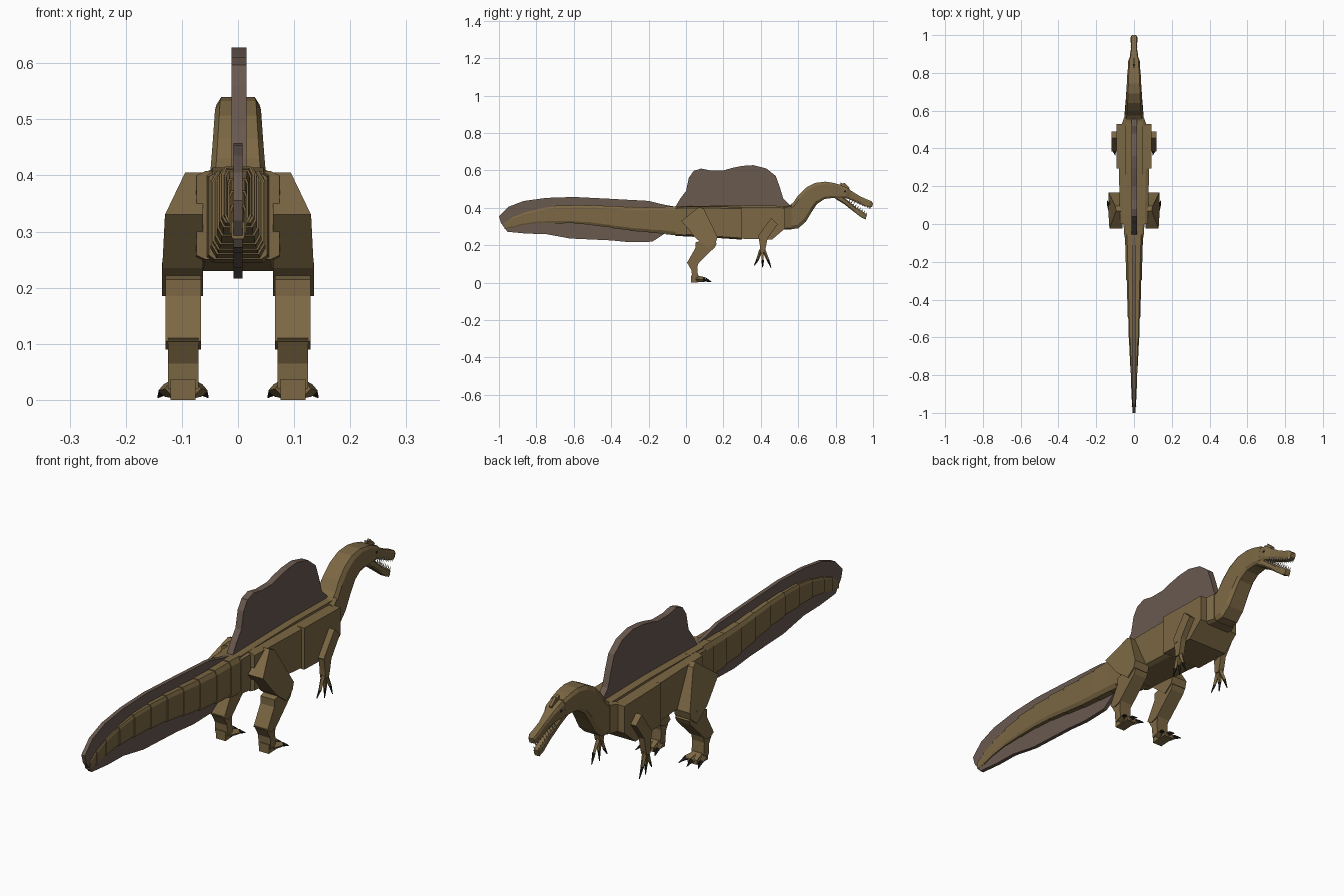
import bpy, bmesh
from mathutils import Vector

cube = bpy.data.objects.get("Cube")
if cube:
    bpy.data.objects.remove(cube, do_unlink=True)


def material(name, rgb):
    mat = bpy.data.materials.new(name)
    mat.use_nodes = True
    mat.diffuse_color = (*rgb, 1)
    mat.node_tree.nodes["Principled BSDF"].inputs["Base Color"].default_value = (*rgb, 1)
    return mat


HIDE = material("olive brown hide", (.2, .137, .057))
SAIL = material("grey brown sail", (.143, .1, .078))
CLAW = material("black claw", (.012, .011, .01))
TOOTH = material("ivory tooth", (.62, .56, .44))


def finish(name, bm, mat, mirror=False):
    bmesh.ops.recalc_face_normals(bm, faces=bm.faces)
    mesh = bpy.data.meshes.new(name)
    bm.to_mesh(mesh)
    bm.free()
    mesh.materials.append(mat)
    obj = bpy.data.objects.new(name, mesh)
    bpy.context.collection.objects.link(obj)
    if mirror:
        obj.modifiers.new("both sides", 'MIRROR')
    return obj


def add_rings(bm, rings):
    """Skin a chain of equal point rings and cap both ends."""
    loops = [[bm.verts.new(p) for p in ring] for ring in rings]
    count = len(loops[0])
    for a, b in zip(loops, loops[1:]):
        for i in range(count):
            j = (i + 1) % count
            bm.faces.new((a[i], a[j], b[j], b[i]))
    bm.faces.new(loops[0])
    bm.faces.new(loops[-1])


def plate(name, profile, inner, outer, mat, mirror=False):
    """Extrude a side profile (y, z) across x; outer may depend on z."""
    bm = bmesh.new()
    edge = outer if callable(outer) else (lambda z: outer)
    add_rings(bm, [[(inner, y, z) for y, z in profile],
                   [(edge(z), y, z) for y, z in profile]])
    return finish(name, bm, mat, mirror)


def section(top, bottom, half, chamfer=.12):
    """Cross section with trimmed corners between a top and a bottom point."""
    (ty, tz), (by, bz) = top, bottom
    ring = []
    for side, t in ((-1, 0), (1, 0), (1, chamfer), (1, 1 - chamfer),
                    (1, 1), (-1, 1), (-1, 1 - chamfer), (-1, chamfer)):
        width = half * (.78 if t in (0, 1) else 1)
        ring.append((side * width, ty + (by - ty) * t, tz + (bz - tz) * t))
    return ring


def loft(name, sections, mat=HIDE, chamfer=.06):
    bm = bmesh.new()
    add_rings(bm, [section(*s, chamfer) for s in sections])
    return finish(name, bm, mat)


def block(name, rear, front, half_rear, half_front, chamfer=.05):
    """Upright body block; each end is (y, bottom, top)."""
    ends = [((y, hi), (y, lo), half) for (y, lo, hi), half in
            ((rear, half_rear), (front, half_front))]
    return loft(name, ends, HIDE, chamfer)


def spikes(name, items, mat, mirror=False, sides=4):
    """Several tapered limbs in one mesh: start, end, start and end radius."""
    bm = bmesh.new()
    for start, end, r_start, r_end in items:
        a, b = Vector(start), Vector(end)
        turn = (b - a).to_track_quat('Z', 'Y').to_matrix().to_4x4()
        turn.translation = (a + b) / 2
        bmesh.ops.create_cone(bm, cap_ends=True, segments=sides, radius1=r_start,
                              radius2=r_end, depth=(b - a).length, matrix=turn)
    return finish(name, bm, mat, mirror)


# Torso blocks
block("hip", (-.055, .25, .405), (.04, .245, .41), .052, .058)
block("belly", (.0, .25, .408), (.3, .23, .405), .074, .08)
plate("rib_cage", [(.295, .235), (.295, .405), (.53, .4), (.53, .29), (.46, .23)],
      -.093, .093, HIDE)
block("chest_front", (.52, .285, .405), (.565, .285, .415), .068, .052)
plate("back_ridge", [(-.05, .4), (-.05, .408), (.3, .414), (.55, .41), (.55, .4)],
      -.045, .045, HIDE)

# Stepped tail, each segment slightly smaller than the one before
tail = [(-.03, .25, .408, .05), (-.11, .262, .405, .045), (-.2, .27, .402, .042),
        (-.3, .28, .403, .038), (-.4, .295, .408, .034), (-.5, .31, .412, .03),
        (-.6, .318, .413, .026), (-.7, .32, .408, .021), (-.79, .32, .392, .016),
        (-.87, .31, .37, .013), (-.93, .295, .345, .011), (-.97, .29, .315, .009)]
for i, (a, b) in enumerate(zip(tail, tail[1:])):
    block(f"tail_segment_{i + 1}", (b[0], b[1] - .003, b[2] + .003),
          (a[0], a[1], a[2]), b[3] + .003, a[3], .12)

# Fins
plate("back_sail", [(-.06, .4), (-.03, .45), (0, .49), (.015, .56), (.04, .597),
                    (.08, .61), (.13, .6), (.2, .6), (.25, .614), (.3, .624),
                    (.36, .628), (.43, .61), (.48, .57), (.5, .515),
                    (.52, .45), (.56, .41), (.56, .39)], -.012, .015, SAIL)
plate("tail_fin", [(-.05, .405), (-.11, .415), (-.2, .437), (-.4, .448), (-.6, .458),
                   (-.75, .453), (-.87, .436), (-.95, .405), (-1, .355),
                   (-.99, .32), (-.955, .272), (-.85, .262), (-.75, .26),
                   (-.62, .236), (-.4, .226), (-.3, .216), (-.18, .219),
                   (-.11, .265)], -.008, .008, SAIL)

# Curved neck
loft("neck", [((.545, .405), (.545, .285), .052), ((.575, .43), (.6, .29), .049),
              ((.6, .467), (.64, .325), .046), ((.64, .507), (.67, .375), .043),
              ((.69, .533), (.7, .42), .041), ((.745, .54), (.74, .447), .038),
              ((.79, .533), (.78, .452), .036), ((.83, .522), (.82, .45), .032)],
     HIDE, .14)

# Head and jaws
loft("upper_jaw", [((.81, .527), (.8, .447), .032), ((.865, .506), (.85, .452), .031),
                   ((.885, .49), (.87, .447), .023), ((.93, .462), (.92, .424), .016),
                   ((.965, .446), (.955, .409), .017), ((.99, .436), (.98, .402), .018),
                   ((1, .425), (.995, .404), .012)], HIDE, .2)
loft("lower_jaw", [((.81, .48), (.8, .447), .029), ((.86, .443), (.845, .42), .024),
                   ((.91, .402), (.9, .377), .016), ((.945, .38), (.935, .35), .015),
                   ((.968, .364), (.96, .338), .012)], HIDE, .2)
plate("head_crest", [(.825, .515), (.825, .536), (.84, .528), (.845, .535),
                     (.875, .508), (.87, .495)], -.006, .006, HIDE)
spikes("eyes", [((.026, .85, .487), (.033, .85, .487), .007, .005)], CLAW, True, 6)
teeth = []
for i in range(9):
    t = i / 8
    x = .018 - .007 * t
    teeth.append(((x, .88 + .107 * t, .452 - .045 * t),
                  (x, .873 + .107 * t, .434 - .045 * t), .004, 0))
    teeth.append(((x, .87 + .09 * t, .43 - .068 * t),
                  (x, .879 + .09 * t, .447 - .068 * t), .004, 0))
spikes("teeth", teeth, TOOTH, True)

# Hind legs
plate("thigh", [(-.025, .33), (.07, .405), (.095, .395), (.168, .245), (.16, .215),
                (.12, .185), (.055, .235)], .062,
      lambda z: .135 - max(0, z - .32) * .48, HIDE, True)
plate("shin", [(.05, .215), (.05, .185), (.005, .105), (.03, .09), (.06, .098),
               (.155, .19), (.165, .21), (.12, .235)], .066, .129, HIDE, True)
plate("ankle", [(.004, .11), (.03, .065), (.032, .02), (.065, .025), (.06, .08),
                (.068, .11)], .07, .125, HIDE, True)
plate("foot", [(.028, .0), (.028, .037), (.07, .037), (.1, .022), (.1, .004)],
      .076, .12, HIDE, True)
toes, toe_claws = [], []
for spread in (-1, 0, 1):
    base = Vector((.098 + spread * .016, .06, .02))
    knuckle = Vector((.098 + spread * .034, .105 - abs(spread) * .01, .017))
    tip = Vector((.098 + spread * .045, .137 - abs(spread) * .012, .004))
    toes.append((base, knuckle, .018, .011))
    toe_claws.append((knuckle, tip, .01, .001))
spikes("toes", toes, HIDE, True)
spikes("toe_claws", toe_claws, CLAW, True)

# Arms
plate("upper_arm", [(.455, .345), (.49, .312), (.435, .235), (.4, .225), (.385, .25)],
      .086, .118, HIDE, True)
plate("forearm", [(.387, .25), (.437, .24), (.427, .19), (.42, .165), (.397, .165),
                  (.395, .2)], .092, .117, HIDE, True)
fingers, finger_claws = [], []
for reach in (-1, 0, 1):
    palm = Vector((.104, .408 + reach * .007, .175))
    joint = Vector((.106 + reach * .003, .41 + reach * .028, .122))
    tip = Vector((.104 + reach * .004, .41 + reach * .045, .08 + .012 * (reach < 0)))
    fingers.append((palm, joint, .01, .007))
    finger_claws.append((joint, tip, .0075, .002))
spikes("fingers", fingers, HIDE, True)
spikes("finger_claws", finger_claws, CLAW, True)
